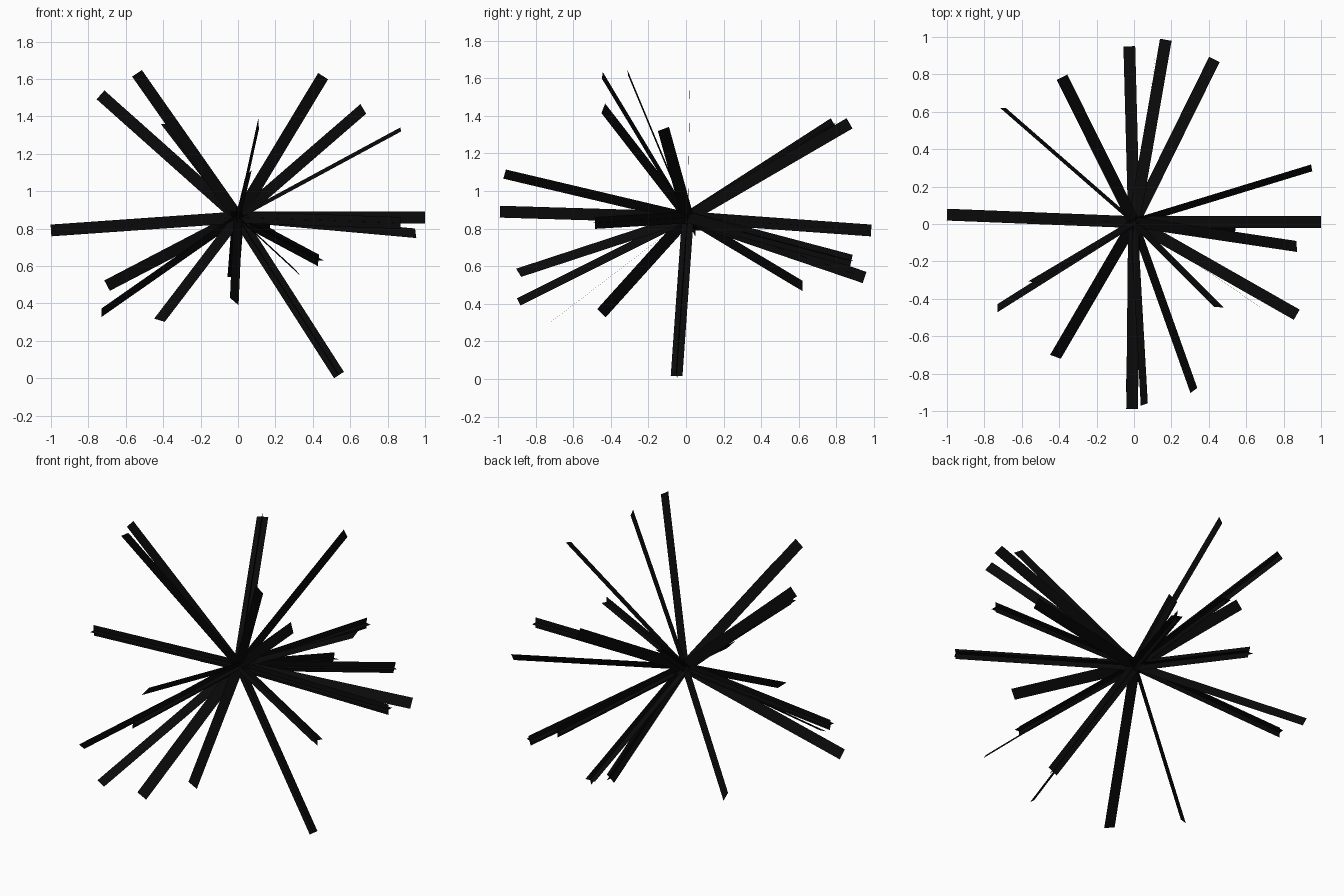
import bpy, bmesh
from mathutils import Vector

if "Cube" in bpy.data.objects:
    bpy.data.objects.remove(bpy.data.objects["Cube"])

CENTRE = Vector((0, 0.01, 0.86))
WIDTH = 0.063
UP = Vector((0, 0, 1))

black = bpy.data.materials.new("black")
black.diffuse_color = (0.003, 0.003, 0.003, 1)
black.use_nodes = True
black.node_tree.nodes["Principled BSDF"].inputs["Base Color"].default_value = black.diffuse_color

# Single flat rays: tip position, then the direction the blade faces
FLAT = [
    ((-0.54, -0.31, 1.63), (-0.10, 0.93, 0.30)),
    ((-0.735, 0.02, 1.515), (0, 1, 0)),
    ((0.455, -0.445, 1.615), (0.30, 0.87, 0.33)),
    ((0.67, -0.44, 1.44), (0.54, 0.84, 0)),
    ((0.87, -0.12, 1.33), (-0.49, -0.33, 0.81)),
    ((0.11, 0.87, 1.36), (0.99, -0.12, 0)),
    ((-0.70, 0.62, 0.495), (0.56, 0.76, 0.31)),
    ((-0.73, -0.45, 0.35), (0.65, -0.50, -0.48)),
    ((-0.42, -0.71, 0.31), (0, 0.62, -0.78)),
    ((-0.02, -0.89, 0.41), (-0.65, 0.31, -0.62)),
    ((0.32, -0.89, 0.565), (0.74, 0.06, 0.66)),
    ((0.055, -0.965, 1.09), (0.80, -0.10, -0.59)),
    ((0.95, 0.30, 0.775), (-0.29, 0.75, -0.57)),
]

# Rays made of two crossing blades: tip position only
CROSSED = [
    (1.0, 0.01, 0.86), (-1.0, 0.05, 0.79), (-0.01, -0.99, 0.89),
    (0.17, 0.985, 0.79), (0.43, 0.88, 0.63), (-0.385, 0.785, 1.36),
    (-0.025, 0.95, 0.54), (0.87, -0.485, 0.83), (0.54, -0.05, 0.017),
]


def add_blade(bm, tip, facing):
    """Flat rectangle from the centre out to the tip."""
    tip = Vector(tip)
    side = (tip - CENTRE).cross(Vector(facing)).normalized() * WIDTH / 2
    corners = (CENTRE - side, CENTRE + side, tip + side, tip - side)
    bm.faces.new([bm.verts.new(c) for c in corners])


def make_object(name, blades):
    bm = bmesh.new()
    for tip, facing in blades:
        add_blade(bm, tip, facing)
    mesh = bpy.data.meshes.new(name)
    bm.to_mesh(mesh)
    bm.free()
    mesh.materials.append(black)
    bpy.context.collection.objects.link(bpy.data.objects.new(name, mesh))


# Flat rays
for i, blade in enumerate(FLAT, 1):
    make_object(f"flat_ray_{i}", [blade])

# Crossed rays: one upright blade and one at right angles to it
for i, tip in enumerate(CROSSED, 1):
    axis = Vector(tip) - CENTRE
    level = axis.cross(UP)
    make_object(f"crossed_ray_{i}", [(tip, level), (tip, axis.cross(level))])
